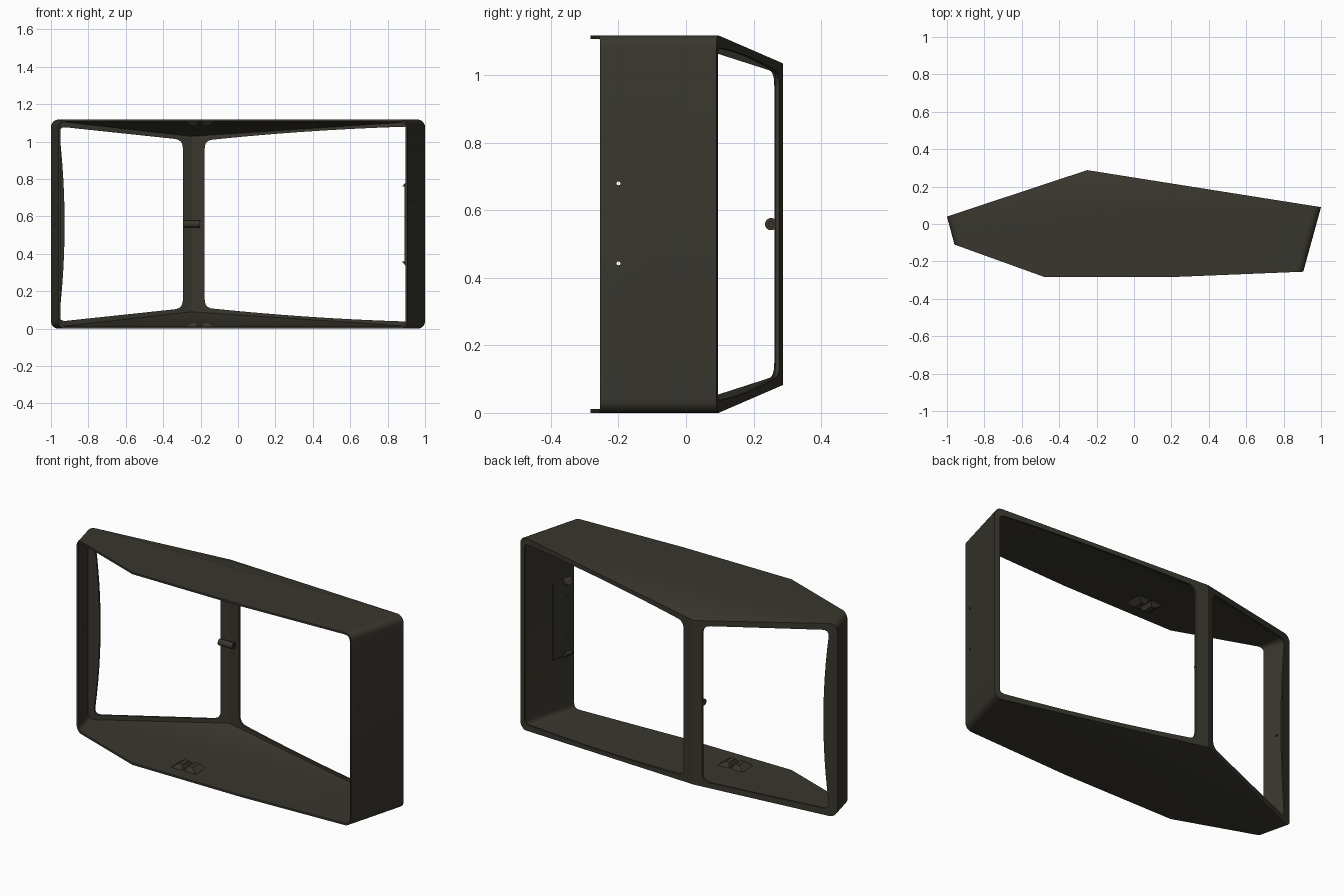
import bpy, bmesh, math
from mathutils import Vector, Matrix

if "Cube" in bpy.data.objects:
    bpy.data.objects.remove(bpy.data.objects["Cube"])

H = 1.118          # overall height
R = 0.04           # corner rounding
MID = H / 2

mat = bpy.data.materials.new("dark olive")
mat.diffuse_color = (0.040, 0.037, 0.027, 1)
mat.use_nodes = True
mat.node_tree.nodes["Principled BSDF"].inputs["Base Color"].default_value = mat.diffuse_color


def make(name, bm):
    bmesh.ops.recalc_face_normals(bm, faces=bm.faces)
    me = bpy.data.meshes.new(name)
    bm.to_mesh(me)
    bm.free()
    me.materials.append(mat)
    ob = bpy.data.objects.new(name, me)
    bpy.context.collection.objects.link(ob)
    return ob


def hull_bm(points):
    bm = bmesh.new()
    for p in points:
        bm.verts.new(p)
    res = bmesh.ops.convex_hull(bm, input=bm.verts)
    junk = {g for g in res["geom_interior"] + res["geom_unused"] if isinstance(g, bmesh.types.BMVert)}
    bmesh.ops.delete(bm, geom=list(junk), context='VERTS')
    bmesh.ops.dissolve_limit(bm, angle_limit=math.radians(1), verts=bm.verts, edges=bm.edges)
    bmesh.ops.recalc_face_normals(bm, faces=bm.faces)
    return bm


def cylinder_x(bm, x, y, z, r, length, seg=20):
    m = Matrix.Translation((x, y, z)) @ Matrix.Rotation(math.pi / 2, 4, 'Y')
    bmesh.ops.create_cone(bm, cap_ends=True, segments=seg, radius1=r, radius2=r, depth=length, matrix=m)


def apply_mods(ob):
    bpy.context.view_layer.objects.active = ob
    ob.select_set(True)
    for m in list(ob.modifiers):
        bpy.ops.object.modifier_apply(modifier=m.name)
    ob.select_set(False)


def cut(ob, cutter):
    m = ob.modifiers.new("cut", 'BOOLEAN')
    m.object = cutter
    m.operation = 'DIFFERENCE'
    m.solver = 'EXACT'
    apply_mods(ob)


def smooth(ob):
    bpy.context.view_layer.objects.active = ob
    ob.select_set(True)
    bpy.ops.object.shade_smooth_by_angle(angle=math.radians(25))
    ob.select_set(False)


# Outer shell: convex body with rounded long corners, opened at the front
pts = []
for z0, s in ((0, 1), (H, -1)):
    pts += [(-0.25, 0.288, z0 + s * 0.083), (-0.48, -0.283, z0), (0.22, -0.283, z0)]
    for i in range(7):
        a = i / 6 * math.pi / 2
        dx, z = R * (1 - math.cos(a)), z0 + s * R * (1 - math.sin(a))
        pts += [(1 - dx, 0.09 + dx * 0.1584, z), (0.905 - dx, -0.255 - dx * 0.0409, z),
                (-1 + dx, 0.04 + dx * 0.3307, z), (-0.96 + dx, -0.11 - dx * 0.3604, z)]
bm = hull_bm(pts)
bmesh.ops.delete(bm, geom=[f for f in bm.faces if f.normal.y < -0.9], context='FACES')
shell = make("frame_shell", bm)
sol = shell.modifiers.new("wall", 'SOLIDIFY')
sol.thickness = 0.011
sol.offset = -1
sol.use_even_offset = True
apply_mods(shell)


# Window openings with rounded corners and bowed sides
def window(name, corners, radii, bows, y0):
    n = len(corners)
    c = [Vector(p) for p in corners]
    prof = []
    for i in range(n):
        a, b, nxt = c[i], c[(i + 1) % n], c[(i + 2) % n]
        d = (b - a).normalized()
        out = Vector((-d.y, d.x))
        p, q = a + d * radii[i], b - d * radii[(i + 1) % n]
        for k in range(13):
            t = k / 12
            prof.append(p.lerp(q, t) + out * bows[i] * 4 * t * (1 - t))
        r = b + (nxt - b).normalized() * radii[(i + 1) % n]
        for k in range(1, 6):
            t = k / 6
            prof.append(q * (1 - t) ** 2 + b * 2 * t * (1 - t) + r * t * t)
    bm = bmesh.new()
    f = bm.faces.new([bm.verts.new((p.x, y0, p.y)) for p in prof])
    ext = bmesh.ops.extrude_face_region(bm, geom=[f])
    bmesh.ops.translate(bm, vec=(0, 0.5, 0), verts=[v for v in ext["geom"] if isinstance(v, bmesh.types.BMVert)])
    return make(name, bm)


left = window("left_window_cutter", [(-0.955, 1.08), (-0.295, 1.01), (-0.295, H - 1.01), (-0.955, H - 1.08)],
              [0.035, 0.045, 0.045, 0.035], [0, 0, 0, -0.028], 0.025)
right = window("right_window_cutter", [(-0.178, 1.008), (0.97, 1.083), (0.97, H - 1.083), (-0.178, H - 1.008)],
               [0.045, 0.03, 0.03, 0.045], [0.01, 0, 0.01, 0], 0.05)

# Screw holes through the side walls
bm = bmesh.new()
for z in (0.443, 0.68):
    cylinder_x(bm, 0.92, -0.2, z, 0.006, 0.1)
cylinder_x(bm, -0.98, -0.03, MID, 0.006, 0.1)
holes = make("hole_cutter", bm)
for c in (left, right, holes):
    cut(shell, c)
smooth(shell)

# Mounting plate on the inside of the right wall
wall = lambda y: 0.905 + (y + 0.255) * 0.2754 - 0.009
plate = make("side_mount_plate", hull_bm([(wall(y) - d, y, MID + s * (0.225 - d))
                                          for y in (-0.245, -0.11) for d in (0, 0.008) for s in (-1, 1)]))
cut(plate, holes)

# Wedge tabs at both ends of the plate
for s, n in ((1, "upper"), (-1, "lower")):
    tab = [(x, y, MID + s * z) for y in (-0.225, -0.175)
           for x, z in ((wall(y), 0.232), (wall(y), 0.2), (0.877, 0.2))]
    make(n + "_side_tab", hull_bm(tab))

# Ramp-shaped clips on the floor and ceiling, each split by a centre notch
for z0, s, n in ((0.008, 1, "floor"), (H - 0.008, -1, "ceiling")):
    for side, m in ((-1, "left"), (1, "right")):
        ramp = [(-0.205 + side * x, y, z0 + s * z) for x, z, ys in
                ((0.006, 0, (-0.21, -0.11)), (0.083, 0, (-0.21, -0.11)),
                 (0.018, 0.027, (-0.19, -0.13)), (0.045, 0.027, (-0.19, -0.13))) for y in ys]
        make(f"{n}_clip_{m}", hull_bm(ramp))

# Hollow pin holder on the centre post
bm = bmesh.new()
cylinder_x(bm, -0.249, 0.252, MID, 0.018, 0.092, 28)
pin = make("post_pin_holder", bm)
bm = bmesh.new()
cylinder_x(bm, -0.205, 0.252, MID, 0.008, 0.06)
bore = make("bore_cutter", bm)
cut(pin, bore)
smooth(pin)

for c in (left, right, holes, bore):
    bpy.data.objects.remove(c, do_unlink=True)
